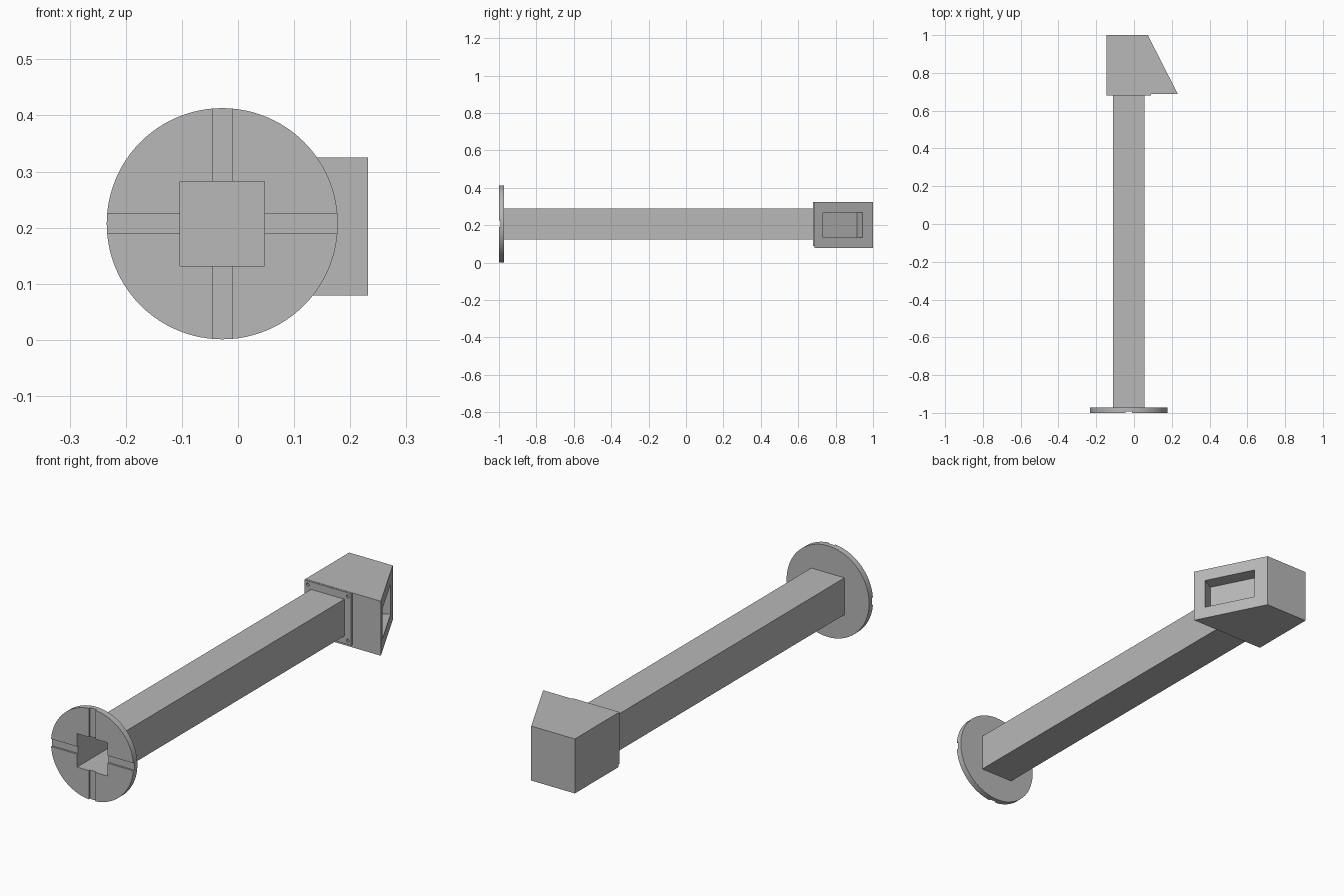
import bpy, bmesh, math
from mathutils import Vector, Matrix

if "Cube" in bpy.data.objects:
    bpy.data.objects.remove(bpy.data.objects["Cube"], do_unlink=True)

CX, CZ = -0.028, 0.207          # long axis of the tube
FRONT, DISC_BACK, PLATE, HEAD, BACK = -1.0, -0.972, 0.68, 0.688, 1.0

grey = bpy.data.materials.new("plain_grey")
grey.use_nodes = True
grey.diffuse_color = (0.48, 0.48, 0.48, 1)
grey.node_tree.nodes["Principled BSDF"].inputs["Base Color"].default_value = grey.diffuse_color


def finish(bm, name):
    bmesh.ops.recalc_face_normals(bm, faces=bm.faces)
    mesh = bpy.data.meshes.new(name)
    bm.to_mesh(mesh)
    bm.free()
    obj = bpy.data.objects.new(name, mesh)
    bpy.context.collection.objects.link(obj)
    mesh.materials.append(grey)
    return obj


def box(name, lo, hi, turn=None):
    lo, hi = Vector(lo), Vector(hi)
    bm = bmesh.new()
    bmesh.ops.create_cube(bm, size=1)
    bm.transform(Matrix.Translation((lo + hi) / 2) @ Matrix.Diagonal((*(hi - lo), 1)))
    if turn:
        bm.transform(turn)
    return finish(bm, name)


def rod(name, x, z, radius, y0, y1, sides):
    bm = bmesh.new()
    bmesh.ops.create_cone(bm, cap_ends=True, segments=sides, radius1=radius,
                          radius2=radius, depth=y1 - y0)
    bm.transform(Matrix.Translation((x, (y0 + y1) / 2, z)) @ Matrix.Rotation(math.pi / 2, 4, "X"))
    return finish(bm, name)


def square(name, half_x, half_z, y0, y1):
    return box(name, (CX - half_x, y0, CZ - half_z), (CX + half_x, y1, CZ + half_z))


def select(obj):
    bpy.ops.object.select_all(action="DESELECT")
    obj.select_set(True)
    bpy.context.view_layer.objects.active = obj


def cut(obj, *cutters):
    select(obj)
    for cutter in cutters:
        mod = obj.modifiers.new("cut", "BOOLEAN")
        mod.operation, mod.solver, mod.object = "DIFFERENCE", "EXACT", cutter
        bpy.ops.object.modifier_apply(modifier=mod.name)
        bpy.data.objects.remove(cutter, do_unlink=True)


def smooth(obj):
    select(obj)
    bpy.ops.object.shade_smooth_by_angle(angle=math.radians(30))


# Round end flange with crossed grooves and a square opening
flange = rod("flange", CX, CZ, 0.206, FRONT, DISC_BACK, 96)
cut(flange,
    square("groove_across", 0.3, 0.017, FRONT - 0.1, FRONT + 0.008),
    square("groove_upright", 0.017, 0.3, FRONT - 0.1, FRONT + 0.008),
    square("opening", 0.0755, 0.0755, FRONT - 0.1, DISC_BACK + 0.1))
smooth(flange)

# Hollow square tube
tube = square("tube", 0.083, 0.083, DISC_BACK, PLATE)
cut(tube, square("bore", 0.0755, 0.0755, DISC_BACK - 0.1, PLATE + 0.1))

# Mounting plate with four screw holes
plate = square("mounting_plate", 0.117, 0.117, PLATE, HEAD)
cut(plate, *[rod("screw_hole", CX + sx * 0.1, CZ + sz * 0.1, 0.007, PLATE - 0.05, HEAD + 0.05, 20)
             for sx in (-1, 1) for sz in (-1, 1)])
smooth(plate)

# Head block with one slanted side
bm = bmesh.new()
outline = [(-0.145, HEAD), (0.232, HEAD), (0.073, BACK), (-0.145, BACK)]
base = bm.faces.new([bm.verts.new((x, y, 0.079)) for x, y in outline])
top = bmesh.ops.extrude_face_region(bm, geom=[base])["geom"]
bmesh.ops.translate(bm, vec=(0, 0, 0.246),
                    verts=[v for v in top if isinstance(v, bmesh.types.BMVert)])
head = finish(bm, "head_block")

# Window recess, square to the slanted side
a, b = Vector((*outline[1], 0)), Vector((*outline[2], 0))
along = (b - a).normalized()
frame = Matrix.Translation(a) @ Matrix.Rotation(math.atan2(along.y, along.x) - math.pi / 2, 4, "Z")
start, end = [(y - HEAD) / along.y for y in (0.733, 0.944)]
cut(head, box("recess", (-0.065, start, 0.134), (0.1, end, 0.269), frame))
